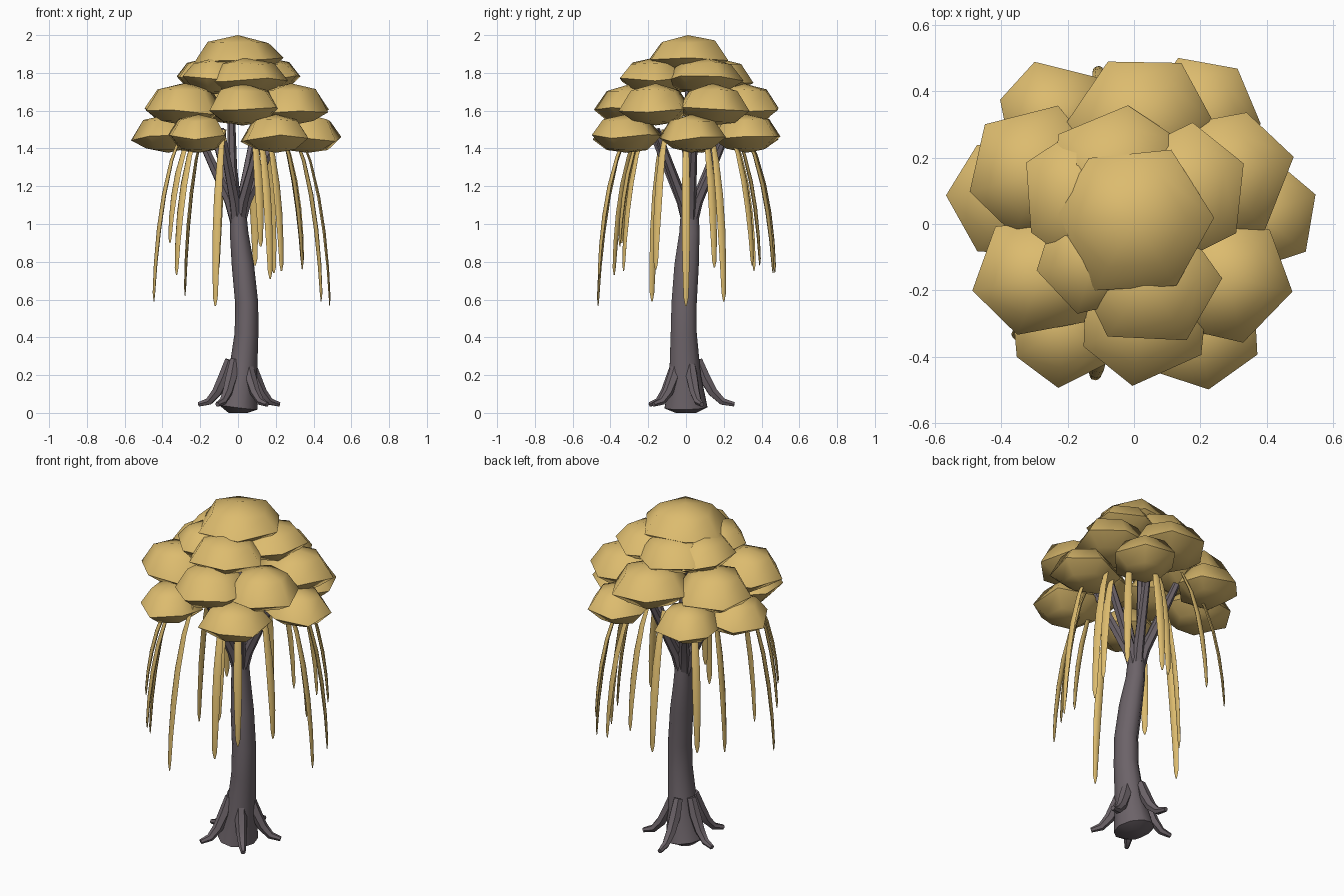
import bpy
import bmesh
import math
import random
from mathutils import Vector

cube = bpy.data.objects.get("Cube")
if cube:
    bpy.data.objects.remove(cube, do_unlink=True)

random.seed(11)
TAU = math.tau


def make_material(name, color):
    mat = bpy.data.materials.new(name)
    mat.use_nodes = True
    mat.diffuse_color = color
    bsdf = mat.node_tree.nodes["Principled BSDF"]
    bsdf.inputs["Base Color"].default_value = color
    bsdf.inputs["Roughness"].default_value = 0.9
    return mat


gold = make_material("golden leaves", (0.72, 0.5, 0.157, 1))
bark = make_material("grey bark", (0.15, 0.125, 0.14, 1))


def finish(name, bm, mat, angle):
    bmesh.ops.recalc_face_normals(bm, faces=bm.faces)
    mesh = bpy.data.meshes.new(name)
    bm.to_mesh(mesh)
    bm.free()
    mesh.materials.append(mat)
    obj = bpy.data.objects.new(name, mesh)
    bpy.context.collection.objects.link(obj)
    bpy.ops.object.select_all(action="DESELECT")
    obj.select_set(True)
    bpy.context.view_layer.objects.active = obj
    bpy.ops.object.shade_smooth_by_angle(angle=math.radians(angle))
    return obj


def bridge(bm, low, high):
    n = len(low)
    for i in range(n):
        j = (i + 1) % n
        bm.faces.new((low[i], low[j], high[j], high[i]))


def fan(bm, ring, tip):
    for i, v in enumerate(ring):
        bm.faces.new((v, ring[(i + 1) % len(ring)], tip))


def tube(name, points, radii, mat, sides=8, side_axis=(1, 0, 0), flat=1.0):
    """Tapered tube along a path; flat squashes or widens it across side_axis."""
    bm = bmesh.new()
    pts = [Vector(p) for p in points]
    rings = []
    for k, (p, r) in enumerate(zip(pts, radii)):
        along = (pts[min(k + 1, len(pts) - 1)] - pts[max(k - 1, 0)]).normalized()
        u = Vector(side_axis)
        u = (u - along * u.dot(along)).normalized()
        w = along.cross(u)
        rings.append([bm.verts.new(p + u * r * math.cos(TAU * i / sides)
                                   + w * r * flat * math.sin(TAU * i / sides))
                      for i in range(sides)])
    for low, high in zip(rings, rings[1:]):
        bridge(bm, low, high)
    bm.faces.new(rings[0])
    bm.faces.new(rings[-1])
    return finish(name, bm, mat, 50)


def polar(angle, radius, z, center=(0, 0)):
    return (center[0] + radius * math.cos(angle),
            center[1] + radius * math.sin(angle), z)


# Leaf clump: a soft dome over a shallow underside, with a sharp angular rim
def clump(name, x, y, rim_z, rx, ry, turn, rise, drop=0.078, sides=6):
    bm = bmesh.new()
    angles = [math.radians(turn) + TAU * (i + random.uniform(-0.09, 0.09)) / sides
              for i in range(sides)]
    scale = [random.uniform(1.02, 1.14) for _ in angles]

    def ring(size, z, wobble):
        return [bm.verts.new((x + rx * s * size * math.cos(a),
                              y + ry * s * size * math.sin(a),
                              z + random.uniform(-wobble, wobble)))
                for a, s in zip(angles, scale)]

    under = ring(0.6, rim_z - drop * 0.75, 0.006)
    rim = ring(1.0, rim_z, 0.02)
    upper = ring(0.67, rim_z + rise * 0.75, 0.008)
    bridge(bm, under, rim)
    bridge(bm, rim, upper)
    fan(bm, under, bm.verts.new((x, y, rim_z - drop)))
    fan(bm, upper, bm.verts.new((x, y, rim_z + rise)))
    finish(name, bm, gold, 62)


# Canopy tiers: x, y, half width, half depth, turn in degrees
tiers = {
    "lower": (1.455, 0.125, [
        (0.37, 0.03, 0.18, 0.17, 20), (0.20, -0.32, 0.18, 0.17, 38),
        (-0.21, -0.31, 0.16, 0.17, 28), (-0.37, 0.08, 0.18, 0.18, 0),
        (-0.24, 0.32, 0.165, 0.17, 45), (0.20, 0.32, 0.165, 0.17, 50)]),
    "middle": (1.60, 0.145, [
        (0.03, -0.28, 0.19, 0.19, 25), (0.28, -0.16, 0.19, 0.18, 45),
        (0.27, 0.14, 0.2, 0.19, 12), (0.02, 0.30, 0.2, 0.2, 0),
        (-0.29, 0.15, 0.2, 0.19, 10), (-0.28, -0.16, 0.195, 0.175, 12)]),
    "upper": (1.765, 0.115, [
        (0.04, -0.17, 0.2, 0.19, 57), (0.15, 0.1, 0.18, 0.2, 25),
        (-0.04, 0.16, 0.2, 0.19, 25), (-0.16, 0.08, 0.175, 0.19, 30),
        (-0.12, -0.1, 0.16, 0.16, 10)]),
    "top": (1.86, 0.14, [(0.0, 0.01, 0.23, 0.225, 0)]),
}
for tier, (rim_z, rise, spots) in tiers.items():
    for i, (x, y, rx, ry, turn) in enumerate(spots):
        clump(f"{tier}_leaf_clump_{i + 1}", x, y, rim_z, rx, ry, turn, rise)

# Trunk: gently bent, a little deeper than wide, flared at the foot
trunk = [(0, 0, 0.0, 0.05), (0, 0, 0.03, 0.103), (0.025, -0.005, 0.2, 0.076),
         (0.045, -0.012, 0.42, 0.063), (0.046, -0.01, 0.58, 0.061),
         (0.026, 0.003, 0.78, 0.059), (0.006, 0.018, 0.95, 0.049),
         (0, 0.02, 1.06, 0.044)]
tube("trunk", [t[:3] for t in trunk], [t[3] for t in trunk], bark, sides=10, flat=1.15)

# Branches: spread from the trunk top into the clumps
for i in range(6):
    a = TAU * (i + 0.1) / 6
    path = [polar(a, r, z, (0, 0.02)) for r, z in
            ((0.01, 1.0), (0.045, 1.12), (0.12, 1.28), (0.22, 1.5))]
    tube(f"branch_{i + 1}", path, (0.032, 0.029, 0.025, 0.02), bark, sides=6,
         side_axis=(-math.sin(a), math.cos(a), 0))
tube("centre_branch", [(0, 0.02, 1.0), (-0.03, 0.02, 1.3), (-0.04, 0.01, 1.75)],
     (0.03, 0.025, 0.018), bark, sides=6)

# Roots: five, hugging the trunk and then reaching outward
for i, reach in enumerate((1.0, 1.0, 1.14, 1.0, 1.0)):
    a = math.radians(310 + 72 * i)
    path = [polar(a, r * reach, z, (0.01, 0)) for r, z in
            ((0.055, 0.28), (0.085, 0.19), (0.125, 0.11), (0.17, 0.06), (0.225, 0.045))]
    tube(f"root_{i + 1}", path, (0.026, 0.033, 0.028, 0.021, 0.013), bark, sides=6,
         side_axis=(-math.sin(a), math.cos(a), 0))

# Hanging fronds: tip x, y, z
tips = [(-0.445, -0.18, 0.59), (-0.12, -0.465, 0.565), (0.485, 0.0, 0.565),
        (0.44, 0.2, 0.59), (-0.28, 0.04, 0.62), (-0.325, -0.38, 0.73),
        (-0.36, -0.34, 0.9), (-0.11, 0.47, 0.74), (0.19, 0.46, 0.74),
        (0.09, 0.39, 0.78), (0.17, -0.46, 0.71), (0.34, -0.16, 0.76),
        (0.34, 0.15, 0.77), (0.34, 0.35, 0.78), (0.12, -0.35, 0.88),
        (0.23, -0.33, 0.75), (-0.325, 0.36, 0.75)]
profile = [(0.0, 0.66, 0.011), (0.18, 0.79, 0.018), (0.38, 0.88, 0.022),
           (0.58, 0.94, 0.022), (0.78, 0.98, 0.018), (0.95, 1.0, 0.013),
           (1.0, 1.0, 0.004)]
for i, (x, y, z) in enumerate(tips):
    path = [(x * s, y * s, 1.5 + (z - 1.5) * t) for t, s, _ in profile]
    tube(f"hanging_frond_{i + 1}", path, [w for _, _, w in profile], gold,
         sides=6, side_axis=(-y, x, 0), flat=0.42)
